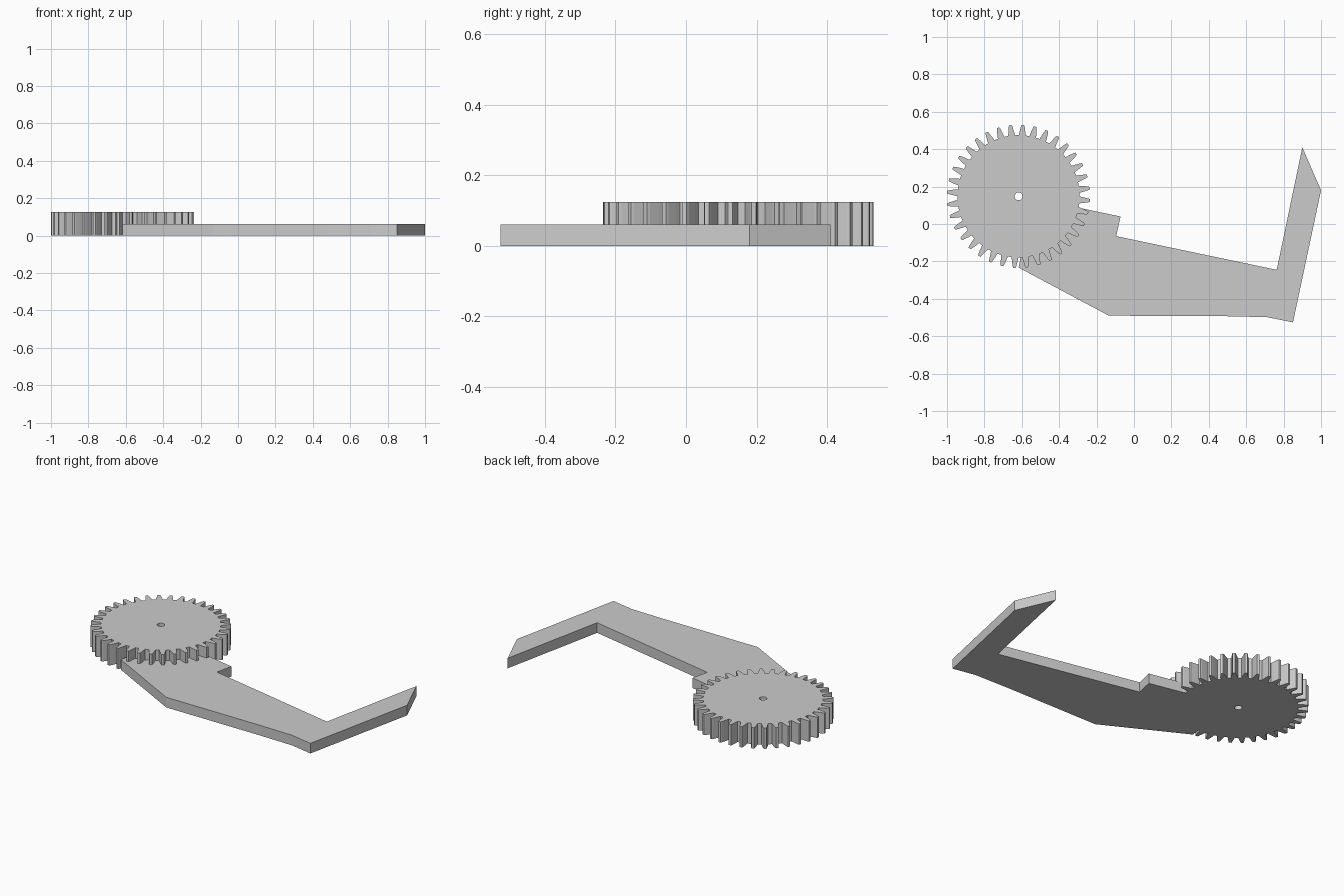
import bpy, bmesh
from math import cos, sin, pi, radians

cube = bpy.data.objects.get("Cube")
if cube:
    bpy.data.objects.remove(cube)

grey = bpy.data.materials.new("plain_grey")
grey.use_nodes = True
colour = (0.6, 0.6, 0.6, 1)
grey.diffuse_color = colour
grey.node_tree.nodes["Principled BSDF"].inputs["Base Color"].default_value = colour


def plate(name, outline, height):
    """Extrude a flat outline upward from the ground."""
    bm = bmesh.new()
    face = bm.faces.new([bm.verts.new((x, y, 0)) for x, y in outline])
    top = bmesh.ops.extrude_face_region(bm, geom=[face])["geom"]
    bmesh.ops.translate(bm, vec=(0, 0, height),
                        verts=[v for v in top if isinstance(v, bmesh.types.BMVert)])
    bmesh.ops.recalc_face_normals(bm, faces=bm.faces)
    mesh = bpy.data.meshes.new(name)
    bm.to_mesh(mesh)
    bm.free()
    mesh.materials.append(grey)
    obj = bpy.data.objects.new(name, mesh)
    bpy.context.collection.objects.link(obj)
    return obj


def cut(obj, cutter):
    mod = obj.modifiers.new("cut", "BOOLEAN")
    mod.operation = "DIFFERENCE"
    mod.solver = "EXACT"
    mod.object = cutter


CX, CY = -0.617, 0.148
TEETH = 36
PITCH = 2 * pi / TEETH


def polar(radius, angle):
    return CX + radius * cos(angle), CY + radius * sin(angle)


# Gear with tapered teeth; each tooth is given as (pitch fraction, radius)
tooth = [(-0.32, 0.327), (-0.26, 0.345), (-0.15, 0.375), (-0.1, 0.383),
         (0.1, 0.383), (0.15, 0.375), (0.26, 0.345), (0.32, 0.327)]
outline = [polar(r, radians(86.6) + (i + f) * PITCH)
           for i in range(TEETH) for f, r in tooth]
gear = plate("gear", outline, 0.125)

# Axle hole
bpy.ops.mesh.primitive_cylinder_add(vertices=24, radius=0.021, depth=1,
                                    location=(CX, CY, 0))
hole = bpy.context.object
hole.name = "axle_hole_cutter"
hole.data.materials.append(grey)
hole.hide_render = True
hole.hide_viewport = True
cut(gear, hole)

# Bent gripper arm, trimmed where it meets the gear
arm = plate("gripper_arm", [
    (-0.617, -0.233), (-0.135, -0.49), (0.49, -0.493), (0.71, -0.498),
    (0.85, -0.526), (1.0, 0.18), (0.9, 0.41), (0.763, -0.245),
    (-0.095, -0.065), (-0.072, 0.04), (-0.31, 0.09), (-0.4, 0.0),
    (-0.6, -0.14)], 0.061)
cut(arm, gear)
